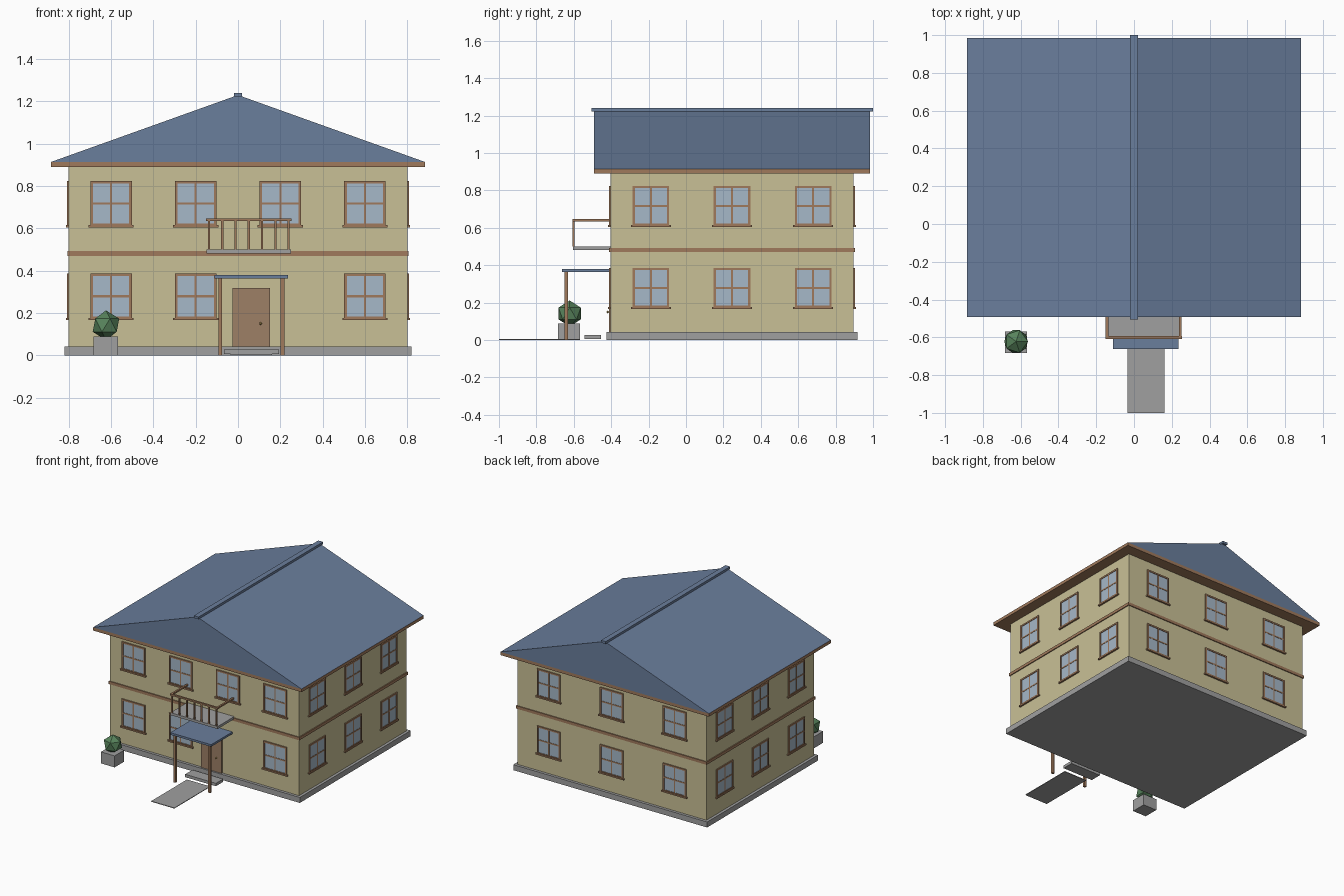
import bpy, bmesh, math
from mathutils import Vector

if "Cube" in bpy.data.objects:
    bpy.data.objects.remove(bpy.data.objects["Cube"])


def srgb(r, g, b):
    lin = [c / 255 / 12.92 if c < 11 else ((c / 255 + 0.055) / 1.055) ** 2.4 for c in (r, g, b)]
    return (*lin, 1)


def material(name, *rgb):
    m = bpy.data.materials.new(name)
    m.diffuse_color = srgb(*rgb)
    m.use_nodes = True
    m.node_tree.nodes["Principled BSDF"].inputs["Base Color"].default_value = m.diffuse_color
    return m


WALL = material("cream_wall", 201, 192, 150)
ROOF = material("slate_blue", 106, 126, 156)
TRIM = material("brown_trim", 160, 122, 92)
DOOR = material("brown_door", 157, 128, 102)
GLASS = material("pale_glass", 166, 184, 200)
STONE = material("grey_stone", 160, 160, 160)
LEAF = material("green_leaf", 88, 132, 92)
BRASS = material("brass", 190, 160, 90)


def add_box(bm, x0, x1, y0, y1, z0, z1, slot=0):
    v = [bm.verts.new((x, y, z)) for z in (z0, z1) for x, y in ((x0, y0), (x1, y0), (x1, y1), (x0, y1))]
    for f in ((3, 2, 1, 0), (4, 5, 6, 7), (0, 1, 5, 4), (1, 2, 6, 5), (2, 3, 7, 6), (3, 0, 4, 7)):
        bm.faces.new([v[i] for i in f]).material_index = slot


def to_mesh(bm, name, *mats):
    me = bpy.data.meshes.new(name)
    bm.to_mesh(me)
    bm.free()
    for m in mats:
        me.materials.append(m)
    return me


def place(name, me, loc=(0, 0, 0), turn=0):
    ob = bpy.data.objects.new(name, me)
    ob.location = loc
    ob.rotation_euler.z = turn
    bpy.context.collection.objects.link(ob)
    return ob


def box(name, mat, *bounds):
    bm = bmesh.new()
    add_box(bm, *bounds)
    return place(name, to_mesh(bm, name, mat))


CY = 0.246           # middle of the house along y
HX, HY = 0.80, 0.65  # half size of the walls


def slab(name, mat, grow_x, grow_y, z0, z1):
    return box(name, mat, -HX - grow_x, HX + grow_x, CY - HY - grow_y, CY + HY + grow_y, z0, z1)


# House body
slab("foundation", STONE, 0.021, 0.021, 0, 0.042)
slab("walls", WALL, 0, 0, 0.042, 0.89)
slab("floor_band", TRIM, 0.007, 0.007, 0.47, 0.492)
slab("eaves_board", TRIM, 0.083, 0.088, 0.89, 0.914)

# Gabled roof: triangular prism along y
bm = bmesh.new()
tri = [bm.verts.new((x, CY - 0.738, z)) for x, z in ((-0.883, 0.914), (0.883, 0.914), (0, 1.23))]
face = bm.faces.new(tri)
ext = bmesh.ops.extrude_face_region(bm, geom=[face])["geom"]
bmesh.ops.translate(bm, vec=(0, 1.476, 0), verts=[g for g in ext if isinstance(g, bmesh.types.BMVert)])
bmesh.ops.recalc_face_normals(bm, faces=bm.faces)
place("roof", to_mesh(bm, "roof", ROOF))
box("ridge_cap", ROOF, -0.02, 0.02, CY - 0.752, 1.0, 1.222, 1.24)

# Window: glass, frame, crossbars and sill, facing -y
bm = bmesh.new()
W, H, F, B = 0.098, 0.107, 0.012, 0.005
add_box(bm, -W + F, W - F, -0.004, 0.003, -H + F, H - F, 1)
for s in (-1, 1):
    a, b = sorted((s * W, s * (W - F)))
    add_box(bm, a, b, -0.008, 0.003, -H, H)
    a, b = sorted((s * H, s * (H - F)))
    add_box(bm, -W + F, W - F, -0.008, 0.003, a, b)
add_box(bm, -B, B, -0.006, 0.003, -H + F, H - F)
add_box(bm, -W + F, W - F, -0.006, 0.003, -B, B)
add_box(bm, -0.107, 0.107, -0.013, 0.003, -H - 0.006, -H + 0.005)
window = to_mesh(bm, "window", TRIM, GLASS)

for floor, z in (("lower", 0.279), ("upper", 0.717)):
    for x in (-0.6, -0.2, 0.2, 0.6):
        if floor == "upper" or x != 0.2:      # the door takes this bay
            place(f"front_window_{floor}", window, (x, CY - HY, z))
    for i in (-1, 0, 1):
        place(f"back_window_{floor}", window, (i * 0.533, CY + HY, z), math.pi)
        place(f"right_window_{floor}", window, (HX, CY + i * 0.434, z), math.pi / 2)
        place(f"left_window_{floor}", window, (-HX, CY + i * 0.434, z), -math.pi / 2)

# Entrance
FY = CY - HY
DX = 0.063
box("door", DOOR, DX - 0.088, DX + 0.088, FY - 0.009, FY + 0.003, 0.042, 0.318)
bm = bmesh.new()
bmesh.ops.create_icosphere(bm, subdivisions=1, radius=0.007)
place("door_knob", to_mesh(bm, "door_knob", BRASS), (DX + 0.044, FY - 0.014, 0.15))
box("door_step", STONE, DX - 0.13, DX + 0.13, -0.543, -0.455, 0.005, 0.027)
box("garden_path", STONE, DX - 0.098, DX + 0.098, -1.0, -0.568, 0, 0.005)
box("porch_canopy", ROOF, DX - 0.173, DX + 0.173, -0.662, FY, 0.364, 0.38)
for s in (-1, 1):
    x = DX + s * 0.147
    box("porch_post", TRIM, x - 0.009, x + 0.009, -0.649, -0.631, 0, 0.364)

# Balcony
BX = 0.051
box("balcony_floor", STONE, BX - 0.2, BX + 0.2, -0.605, FY, 0.482, 0.501)
box("balcony_front_rail", TRIM, BX - 0.203, BX + 0.203, -0.608, -0.594, 0.634, 0.646)
for s in (-1, 1):
    x = BX + s * 0.194
    box("balcony_side_rail", TRIM, x - 0.007, x + 0.007, -0.594, FY, 0.634, 0.646)
for i in range(-3, 4):
    x = BX + i * 0.0627
    box("baluster", TRIM, x - 0.005, x + 0.005, -0.606, -0.596, 0.501, 0.634)

# Potted shrub
box("planter", STONE, -0.682, -0.566, -0.684, -0.568, 0, 0.088)
bm = bmesh.new()
bmesh.ops.create_icosphere(bm, subdivisions=1, radius=0.07)
place("shrub", to_mesh(bm, "shrub", LEAF), (-0.624, -0.622, 0.142))
